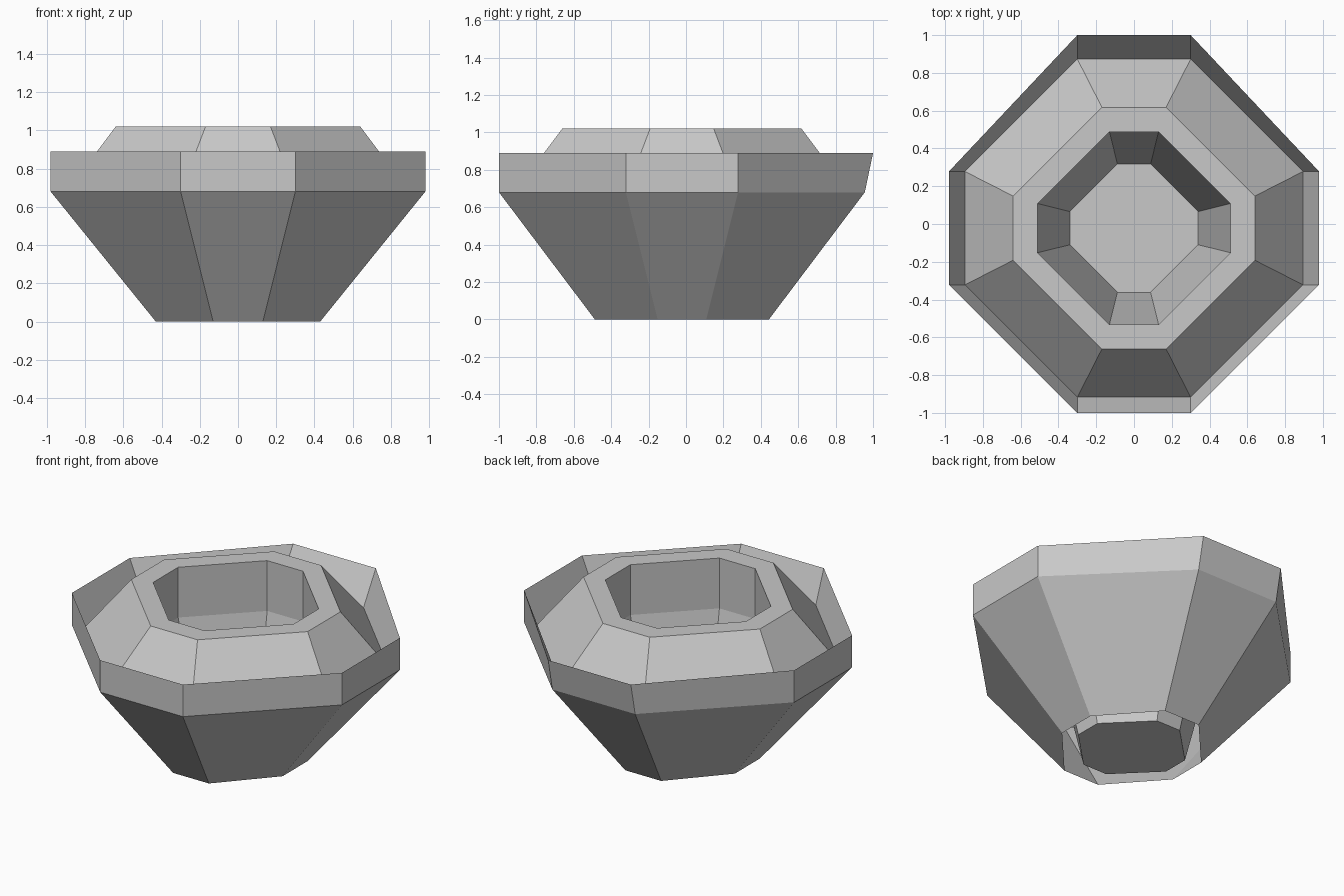
import bpy
import bmesh

old = bpy.data.objects.get("Cube")
if old:
    bpy.data.objects.remove(old, do_unlink=True)

CENTRE_Y = -0.022

# Single stone colour
stone = bpy.data.materials.new("stone_grey")
stone.use_nodes = True
colour = (0.58, 0.58, 0.58, 1)
stone.diffuse_color = colour
bsdf = next(n for n in stone.node_tree.nodes if n.type == 'BSDF_PRINCIPLED')
bsdf.inputs["Base Color"].default_value = colour
bsdf.inputs["Roughness"].default_value = 0.8


def octagon(rx, ry, cut, z, back_y=None):
    """Eight corners, counter-clockwise; cut is half the length of the axis-facing sides."""
    back = ry if back_y is None else back_y - CENTRE_Y
    pts = [(rx, -cut), (rx, cut), (cut, back), (-cut, back),
           (-rx, cut), (-rx, -cut), (-cut, -ry), (cut, -ry)]
    return [(x, y + CENTRE_Y, z) for x, y in pts]


def loft(name, rings, cap=False):
    """Join successive rings with flat quads, optionally closing the last one."""
    bm = bmesh.new()
    loops = [[bm.verts.new(p) for p in ring] for ring in rings]
    for a, b in zip(loops, loops[1:]):
        for i in range(len(a)):
            j = (i + 1) % len(a)
            bm.faces.new((a[i], a[j], b[j], b[i]))
    if cap:
        bm.faces.new(loops[-1])
    mesh = bpy.data.meshes.new(name)
    bm.to_mesh(mesh)
    bm.free()
    mesh.materials.append(stone)
    obj = bpy.data.objects.new(name, mesh)
    bpy.context.scene.collection.objects.link(obj)
    return obj


# Shared rings
foot = octagon(0.43, 0.465, 0.13, 0)
shoulder = octagon(0.98, 0.978, 0.30, 0.68)
rim = octagon(0.98, 0.978, 0.30, 0.89, back_y=1.0)
trough = octagon(0.895, 0.895, 0.30, 0.68)
collar_outer = octagon(0.64, 0.64, 0.17, 1.02)
collar_inner = octagon(0.51, 0.51, 0.13, 1.02)
cup_waist = octagon(0.51, 0.51, 0.13, 0.69)
cup_floor = octagon(0.34, 0.34, 0.088, 0.002)

# Flared outer bowl, open underneath, with its thin rim folding into the trough
loft("outer_bowl", [foot, shoulder, rim, trough])

# Raised collar sloping up from the trough to a flat top
loft("raised_collar", [trough, collar_outer, collar_inner])

# Hollow cup: upright wall, tapering lower wall and floor
loft("inner_cup", [collar_inner, cup_waist, cup_floor], cap=True)
